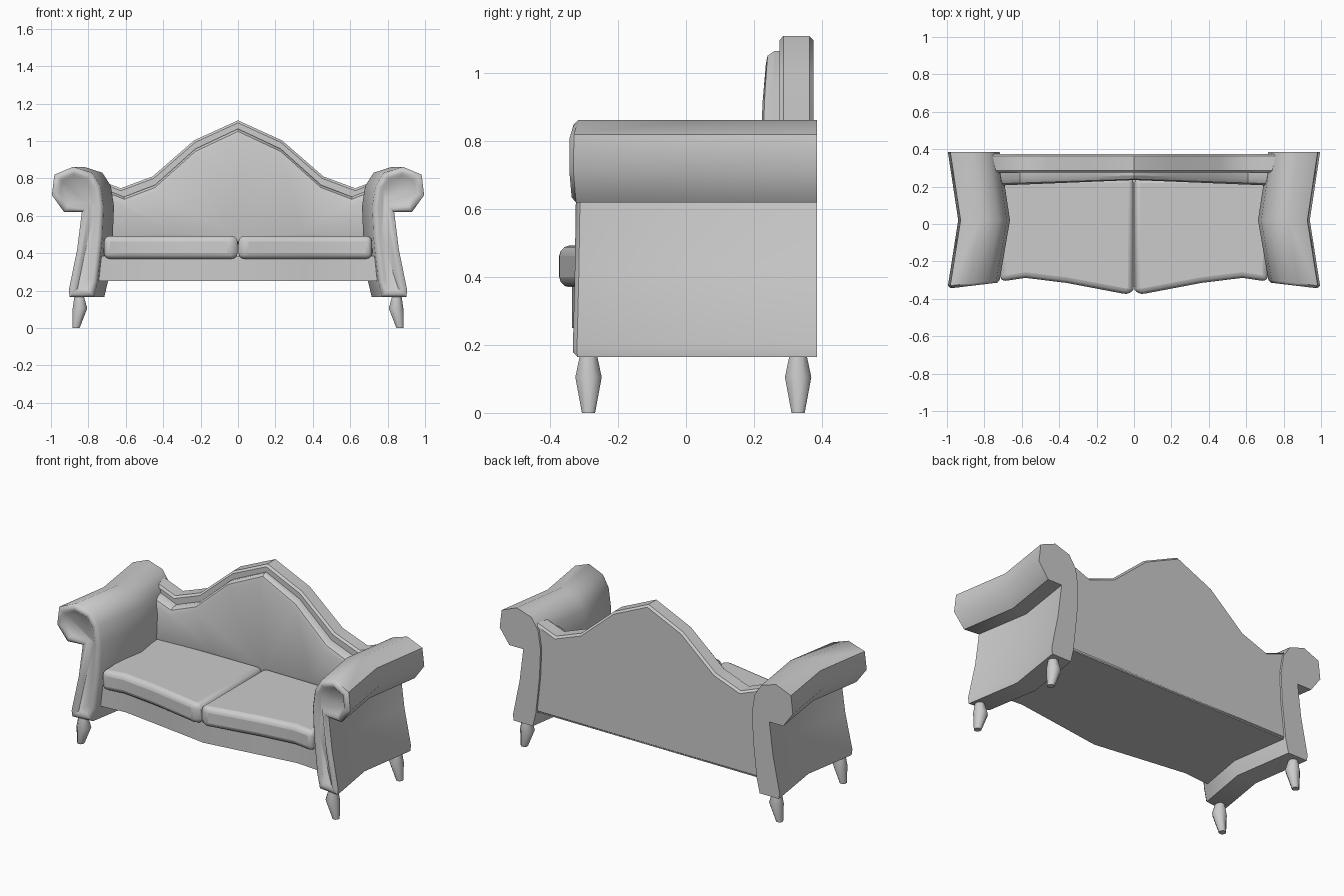
import bpy, bmesh, math
from mathutils import Vector

cube = bpy.data.objects.get("Cube")
if cube:
    bpy.data.objects.remove(cube, do_unlink=True)

grey = bpy.data.materials.new("grey upholstery")
grey.use_nodes = True
COLOUR = (0.6, 0.6, 0.6, 1)
grey.diffuse_color = COLOUR
grey.node_tree.nodes["Principled BSDF"].inputs["Base Color"].default_value = COLOUR


def finish(name, bm, bevel=0, segments=2, mirror=True, smooth=45):
    """Turn a bmesh into a shaded object, bevelled and mirrored if asked."""
    bmesh.ops.recalc_face_normals(bm, faces=bm.faces)
    mesh = bpy.data.meshes.new(name)
    bm.to_mesh(mesh)
    bm.free()
    obj = bpy.data.objects.new(name, mesh)
    bpy.context.collection.objects.link(obj)
    mesh.materials.append(grey)
    bpy.ops.object.select_all(action="DESELECT")
    obj.select_set(True)
    bpy.context.view_layer.objects.active = obj
    bpy.ops.object.shade_smooth_by_angle(angle=math.radians(smooth))
    if bevel:
        mod = obj.modifiers.new("soft edges", "BEVEL")
        mod.width, mod.segments = bevel, segments
        mod.limit_method, mod.angle_limit = "ANGLE", math.radians(50)
    if mirror:
        obj.modifiers.new("other side", "MIRROR")
    return obj


def loft(rings):
    """Skin a list of equal closed rings and cap both ends."""
    bm = bmesh.new()
    loops = [[bm.verts.new(p) for p in ring] for ring in rings]
    n = len(loops[0])
    for a, b in zip(loops, loops[1:]):
        for i in range(n):
            j = (i + 1) % n
            bm.faces.new((a[i], a[j], b[j], b[i]))
    first = bm.faces.new(loops[0])
    bm.faces.new(loops[-1])
    return bm, first


def both_sides(half):
    """Complete a half outline that starts on the centre line."""
    return [(-x, v) for x, v in reversed(half) if x > 0] + half


# Scrolled arms, pinched at mid depth, with a recessed front panel
scroll = [(0.77, 0.18), (0.75, 0.165), (0.90, 0.165), (0.905, 0.2), (0.86, 0.42),
          (0.835, 0.62), (0.93, 0.62), (0.995, 0.71), (0.982, 0.82), (0.88, 0.862),
          (0.78, 0.83), (0.735, 0.76), (0.718, 0.65), (0.725, 0.48), (0.75, 0.25)]
scroll = scroll[2:] + [(0.77, 0.165)]


def arm_ring(y, shift, lean):
    return [(x - shift, y + lean * (1 - x), z) for x, z in scroll]


arm, front = loft([arm_ring(-0.332, 0, 0.12), arm_ring(0.02, 0.055, 0), arm_ring(0.385, 0, 0)])
bmesh.ops.recalc_face_normals(arm, faces=arm.faces)
for thickness, depth in ((0.014, 0.014), (0.018, 0), (0.012, -0.012)):
    bmesh.ops.inset_region(arm, faces=[front], thickness=thickness, depth=depth,
                           use_even_offset=True)
finish("arm", arm, smooth=50)

# Turned feet, leaning slightly outward
for name, y in (("front_foot", -0.287), ("back_foot", 0.33)):
    rings = []
    for z, x, r in ((0, 0.866, 0.021), (0.105, 0.845, 0.042), (0.18, 0.85, 0.025)):
        corners = [math.tau * (i + 0.5) / 8 for i in range(8)]
        rings.append([(x + r * math.cos(a), y + r * math.sin(a), z) for a in corners])
    finish(name, loft(rings)[0], smooth=50)

# Back board with a peaked crest
crest = [(0, 1.11), (0.235, 1.003), (0.457, 0.81), (0.627, 0.747), (0.765, 0.80)]
outline = both_sides(crest + [(0.765, 0.25)])
board, _ = loft([[(x, y, z) for x, z in outline] for y in (0.275, 0.375)])
finish("back_board", board, bevel=0.012, segments=1, mirror=False)

# Back cushion halves, folding in towards the centre line
pad = [(x * 0.97, z - 0.045) for x, z in crest]
pad += [(0.742, 0.45), (0.34, 0.47), (0, 0.45)]
soft = 0.035


def pad_ring(y, fold, scale):
    ring = []
    for i, (x, z) in enumerate(pad):
        drop = soft * scale if i < len(crest) else -soft * scale
        ring.append((x, y + fold * (1 - x / 0.742), z - drop))
    return ring


back_pad, _ = loft([pad_ring(0.29, 0, 0), pad_ring(0.24, 0.02, 0),
                    pad_ring(0.215, 0.025, 0.4), pad_ring(0.205, 0.03, 1.1)])
finish("back_cushion", back_pad, smooth=30)

# Seat cushions with a wavy front edge
seat = [(0.003, 0.25), (0.003, -0.352), (0.028, -0.378), (0.36, -0.315),
        (0.58, -0.288), (0.715, -0.308), (0.725, 0), (0.715, 0.25)]
cushion, _ = loft([[(x, y, z) for x, y in seat] for z in (0.37, 0.492)])
finish("seat_cushion", cushion, bevel=0.03, segments=3)

# Seat rail and underside following the same wave
rail = [(0, -0.335), (0.36, -0.285), (0.58, -0.255), (0.76, -0.27), (0.76, 0.37)]
base, _ = loft([[(x, y, z) for x, y in both_sides(rail)] for z in (0.25, 0.385)])
finish("seat_base", base, mirror=False)
